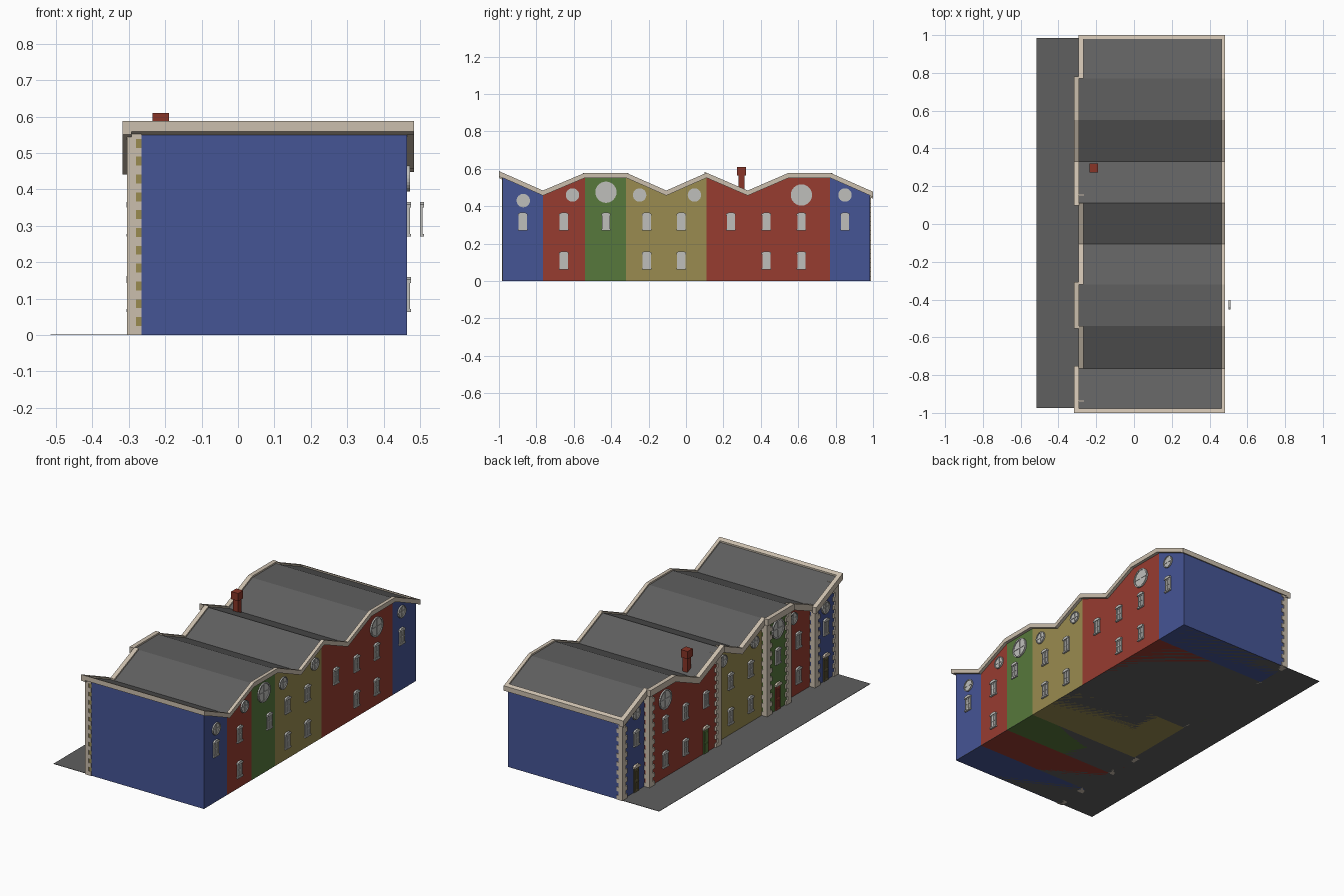
import bpy, bmesh
from math import sin, cos, pi

if "Cube" in bpy.data.objects:
    bpy.data.objects.remove(bpy.data.objects["Cube"])

def material(name, r, g, b):
    m = bpy.data.materials.new(name)
    m.diffuse_color = (r, g, b, 1)
    m.use_nodes = True
    m.node_tree.nodes["Principled BSDF"].inputs["Base Color"].default_value = m.diffuse_color
    return m

BLUE = material("blue_paint", .06, .09, .30)
RED = material("red_paint", .31, .045, .03)
GREEN = material("green_paint", .095, .19, .045)
YELLOW = material("yellow_paint", .32, .26, .08)
CREAM = material("cream_stone", .60, .52, .42)
SLATE = material("slate", .115, .115, .115)
GLASS = material("window_grey", .52, .52, .50)
OLIVE = material("olive_door", .13, .11, .05)
BRICK = material("chimney_brick", .25, .035, .02)

BACK = .465
# saw-tooth wall-top line along the terrace (y, z)
HI, LO = .552, .457
PROFILE = [(-.98, HI), (-.765, LO), (-.54, HI), (-.32, HI), (-.105, LO),
           (.11, HI), (.33, LO), (.55, HI), (.77, HI), (.985, LO)]

def prism(bm, poly, x0, x1):
    """Extrude a (y, z) polygon from x0 to x1."""
    a = [bm.verts.new((x0, y, z)) for y, z in poly]
    b = [bm.verts.new((x1, y, z)) for y, z in poly]
    n = len(poly)
    fs = [bm.faces.new(a), bm.faces.new(b)]
    fs += [bm.faces.new((a[i], a[(i + 1) % n], b[(i + 1) % n], b[i])) for i in range(n)]
    bmesh.ops.recalc_face_normals(bm, faces=fs)

def box(bm, x0, x1, y0, y1, z0, z1):
    prism(bm, [(y0, z0), (y1, z0), (y1, z1), (y0, z1)], x0, x1)

def circle(y, z, r, n=24):
    return [(y + r * cos(2 * pi * i / n), z + r * sin(2 * pi * i / n)) for i in range(n)]

def ring(bm, y, z, r0, r1, x0, x1):
    """Flat annulus extruded along x."""
    loops = [[bm.verts.new((x, *p)) for p in circle(y, z, r)]
             for x, r in ((x0, r0), (x1, r0), (x1, r1), (x0, r1))]
    n = len(loops[0])
    fs = []
    for k in range(4):
        a, b = loops[k], loops[(k + 1) % 4]
        fs += [bm.faces.new((a[i], a[(i + 1) % n], b[(i + 1) % n], b[i])) for i in range(n)]
    bmesh.ops.recalc_face_normals(bm, faces=fs)

def finish(bm, name, mat):
    me = bpy.data.meshes.new(name)
    bm.to_mesh(me)
    bm.free()
    me.materials.append(mat)
    ob = bpy.data.objects.new(name, me)
    bpy.context.collection.objects.link(ob)
    return ob

def top_line(y0, y1):
    """Profile points from y0 to y1, sloping on straight past the end points."""
    inner = [p for p in PROFILE if y0 + .02 < p[0] < y1 - .02]
    def at(y, mid):
        mid = min(max(mid, -.98), .985)
        for (a, za), (b, zb) in zip(PROFILE, PROFILE[1:]):
            if a <= mid <= b:
                return za + (zb - za) * (y - a) / (b - a)
    return [(y0, at(y0, y0 + .03))] + inner + [(y1, at(y1, y1 - .03))]

def strip(bm, y0, y1, x0, x1, lo, hi):
    """Band that follows the roof line."""
    line = top_line(y0, y1)
    prism(bm, [(y, z + lo) for y, z in line] + [(y, z + hi) for y, z in reversed(line)], x0, x1)

def arch_head(y, w, z0, z1):
    m = z0 + (z1 - z0) * .55
    return [(y - w, z0), (y + w, z0), (y + w, m), (y + w * .5, z1), (y - w * .5, z1), (y - w, m)]

def window(name, x, s, y, z):
    """Sash window on wall x facing s, sill bottom at z."""
    bm = bmesh.new()
    box(bm, x, x + s * .003, y - .02, y + .02, z + .006, z + .085)
    for dy in (-.019, 0, .019):
        box(bm, x, x + s * .007, y + dy - .003, y + dy + .003, z + .006, z + .08)
    for dz in (.009, .045, .079):
        box(bm, x, x + s * .006, y - .02, y + .02, z + dz - .003, z + dz + .003)
    finish(bm, name + "_sash", GLASS)
    bm = bmesh.new()
    box(bm, x, x + s * .011, y - .025, y + .025, z, z + .008)
    prism(bm, arch_head(y, .025, z + .08, z + .096), x, x + s * .011)
    finish(bm, name + "_sill_and_head", GLASS)

def round_window(name, x, s, y, z, r):
    bm = bmesh.new()
    prism(bm, circle(y, z, r * .95), x, x + s * .003)
    ring(bm, y, z, r * .86, r, x, x + s * .008)
    box(bm, x, x + s * .006, y - .003, y + .003, z - r * .9, z + r * .9)
    box(bm, x, x + s * .0055, y - r * .9, y + r * .9, z - .003, z + .003)
    finish(bm, name, GLASS)

def door(name, x, y, mat):
    bm = bmesh.new()
    box(bm, x, x - .005, y - .022, y + .022, 0, .145)
    for z0, z1 in ((.015, .06), (.075, .125)):
        for dy in (-.01, .01):
            box(bm, x, x - .008, y + dy - .006, y + dy + .006, z0, z1)
    finish(bm, name, mat)
    bm = bmesh.new()
    prism(bm, arch_head(y, .028, .143, .162), x, x - .012)
    finish(bm, name + "_head", CREAM)

def quoin(name, fx, y, inward, top):
    """Corner column of alternating long and short blocks."""
    bm = bmesh.new()
    h, i = .0245, 0
    while i * h < top:
        d, w = (.03, .045) if i % 2 == 0 else (.015, .028)
        ys = sorted((y - inward * .004, y + inward * w))
        box(bm, fx - .01, fx + d, *ys, i * h, min(top, (i + 1) * h))
        i += 1
    finish(bm, name, CREAM)

UP, DOWN = .27, .063          # sill heights of the two floors
OUT, IN = -.295, -.27         # projecting and recessed front walls
# name, y0, y1, front x, paint, windows, round windows, door
HOUSES = [
    ("blue_house_a", -.98, -.765, OUT, BLUE, [(-.873, UP)], [(-.87, .43, .036)], (-.873, OLIVE)),
    ("red_house_a", -.765, -.54, IN, RED, [(-.653, UP), (-.653, DOWN)], [(-.607, .46, .036)], None),
    ("green_house", -.54, -.32, OUT, GREEN, [(-.428, UP)], [(-.428, .475, .057)], (-.428, RED)),
    ("yellow_house", -.32, .11, IN, YELLOW,
     [(y, z) for y in (-.21, -.025) for z in (UP, DOWN)],
     [(-.248, .46, .036), (.045, .46, .036)], None),
    ("red_house_b", .11, .77, OUT, RED,
     [(.24, UP), (.43, UP), (.617, UP), (.43, DOWN), (.617, DOWN)], [(.617, .46, .057)], (.24, GREEN)),
    ("blue_house_b", .77, .985, IN, BLUE, [(.85, UP)], [(.85, .46, .036)], (.85, OLIVE)),
]

for name, y0, y1, fx, mat, wins, rounds, dr in HOUSES:
    # painted walls
    bm = bmesh.new()
    prism(bm, [(y0, 0)] + top_line(y0, y1) + [(y1, 0)], fx, BACK)
    finish(bm, name + "_walls", mat)
    # roof slab
    bm = bmesh.new()
    strip(bm, y0, y1, fx, BACK, 0, .018)
    finish(bm, name + "_roof", SLATE)
    # front coping
    e0 = -1 if y0 == -.98 else y0 - (.012 if fx == OUT else 0)
    e1 = 1 if y1 == .985 else y1 + (.012 if fx == OUT else 0)
    bm = bmesh.new()
    strip(bm, e0, e1, fx - .023, fx + .003, -.01, .027)
    finish(bm, name + "_front_coping", CREAM)
    # openings on both faces
    for i, (y, z) in enumerate(wins):
        bx = .5 if mat is GREEN else BACK      # this sash stands clear of the wall
        window(f"{name}_back_window_{i}", bx, 1, y, z)
        window(f"{name}_front_window_{i}", fx, -1, y, z)
    for i, (y, z, r) in enumerate(rounds):
        round_window(f"{name}_back_round_window_{i}", BACK, 1, y, z, r)
        round_window(f"{name}_front_round_window_{i}", fx, -1, y, z, r)
    if dr:
        door(name + "_door", fx, *dr)
    # corner stones
    line = top_line(y0, y1)
    if fx == OUT:
        quoin(name + "_quoin_low_y", fx, y0, 1, line[0][1])
    if fx == OUT or y1 == .985:
        quoin(name + "_quoin_high_y", fx, y1, -1, line[-1][1])

# yellow backing seen between the end corner stones
bm = bmesh.new()
box(bm, -.28, -.265, -.982, -.979, 0, .55)
finish(bm, "corner_backing", YELLOW)

# back and end copings
bm = bmesh.new()
strip(bm, -1, 1, BACK - .002, .483, 0, .027)
strip(bm, -1, -.978, OUT - .023, .483, -.002, .027)
strip(bm, .98, 1, IN - .023, .483, -.002, .027)
finish(bm, "back_and_end_coping", CREAM)

# chimney
bm = bmesh.new()
box(bm, -.228, -.197, .28, .313, .44, .568)
box(bm, -.235, -.19, .273, .32, .565, .61)
finish(bm, "chimney", BRICK)

# pavement slab
bm = bmesh.new()
box(bm, -.515, BACK, -.975, .985, 0, .002)
finish(bm, "pavement", SLATE)
